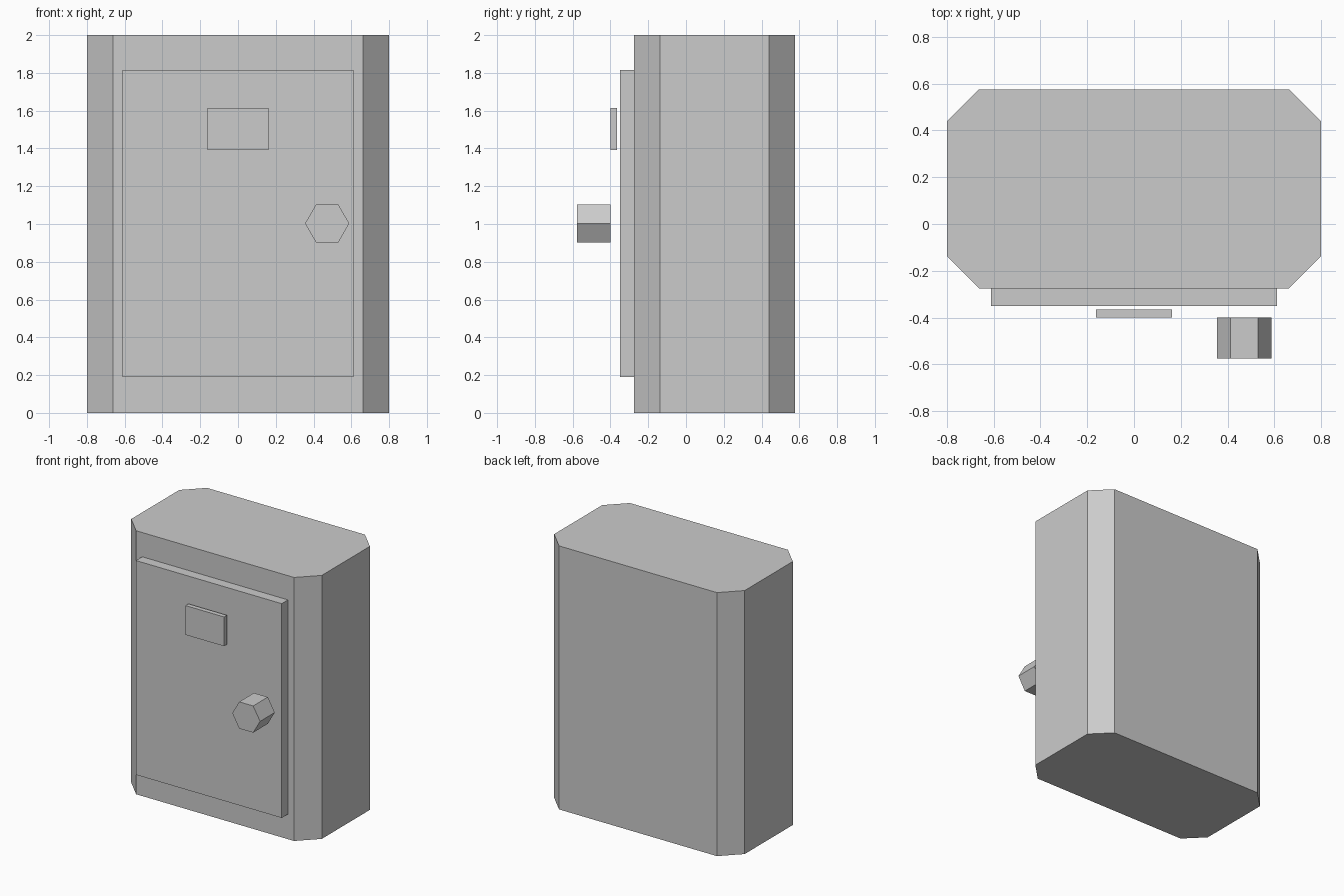
import bpy, bmesh, math

if "Cube" in bpy.data.objects:
    bpy.data.objects.remove(bpy.data.objects["Cube"])


def prism(name, profile, to_3d, start, end):
    """Extrude a closed 2D profile between two depths."""
    bm = bmesh.new()
    a = [bm.verts.new(to_3d(u, v, start)) for u, v in profile]
    b = [bm.verts.new(to_3d(u, v, end)) for u, v in profile]
    bm.faces.new(a)
    bm.faces.new(b)
    n = len(profile)
    for i in range(n):
        j = (i + 1) % n
        bm.faces.new((a[i], a[j], b[j], b[i]))
    bmesh.ops.recalc_face_normals(bm, faces=bm.faces)
    mesh = bpy.data.meshes.new(name)
    bm.to_mesh(mesh)
    bm.free()
    obj = bpy.data.objects.new(name, mesh)
    bpy.context.collection.objects.link(obj)
    return obj


def upward(u, v, d):
    return (u, v, d)


def forward(u, v, d):
    return (u, d, v)


def rect(x0, x1, z0, z1):
    return [(x0, z0), (x1, z0), (x1, z1), (x0, z1)]


# Cabinet body: rectangle with chamfered vertical corners
X, Y0, Y1, C = 0.8, -0.275, 0.576, 0.137
outline = [(-X + C, Y0), (X - C, Y0), (X, Y0 + C), (X, Y1 - C),
           (X - C, Y1), (-X + C, Y1), (-X, Y1 - C), (-X, Y0 + C)]
prism("cabinet_body", outline, upward, 0, 2)

# Door panel on the front
prism("door", rect(-0.612, 0.612, 0.19, 1.816), forward, Y0, -0.35)

# Small plate floating just ahead of the door
prism("door_plate", rect(-0.162, 0.162, 1.392, 1.614), forward, -0.365, -0.4)

# Six-sided knob
hexagon = [(0.472 + 0.117 * math.cos(math.radians(60 * i)),
            1.003 + 0.117 * math.sin(math.radians(60 * i))) for i in range(6)]
prism("door_knob", hexagon, forward, -0.4, -0.576)
